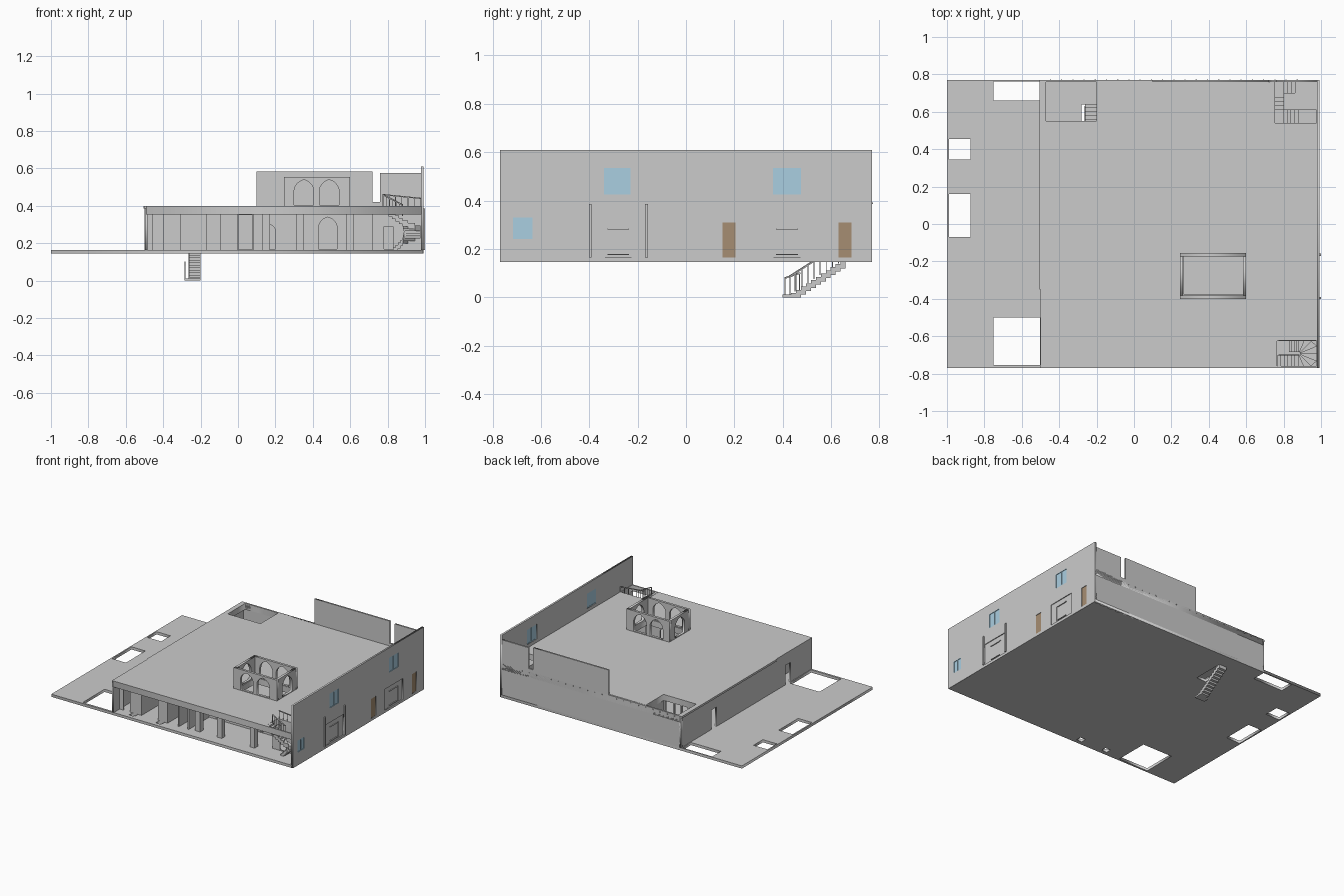
import bpy, bmesh, math
from mathutils import Matrix, Vector

if "Cube" in bpy.data.objects:
    bpy.data.objects.remove(bpy.data.objects["Cube"])


def material(name, rgb):
    m = bpy.data.materials.new(name)
    m.diffuse_color = (*rgb, 1)
    m.use_nodes = True
    m.node_tree.nodes["Principled BSDF"].inputs["Base Color"].default_value = m.diffuse_color
    return m


glass = material("pale_glass", (0.40, 0.62, 0.75))
wood = material("brown_wood", (0.38, 0.27, 0.17))


def finish(name, bm, mat=None):
    bmesh.ops.remove_doubles(bm, verts=bm.verts, dist=1e-5)
    bmesh.ops.recalc_face_normals(bm, faces=bm.faces)
    me = bpy.data.meshes.new(name)
    bm.to_mesh(me)
    bm.free()
    ob = bpy.data.objects.new(name, me)
    bpy.context.collection.objects.link(ob)
    if mat:
        me.materials.append(mat)
    return ob


def boxes(name, spans, mat=None):
    """Several boxes in one object, each (x0, x1, y0, y1, z0, z1)."""
    bm = bmesh.new()
    for x0, x1, y0, y1, z0, z1 in spans:
        m = (Matrix.Translation(((x0 + x1) / 2, (y0 + y1) / 2, (z0 + z1) / 2))
             @ Matrix.Diagonal((x1 - x0, y1 - y0, z1 - z0, 1)))
        b = bmesh.ops.create_cube(bm, size=1, matrix=m)
    me = bpy.data.meshes.new(name)
    bm.to_mesh(me)
    bm.free()
    ob = bpy.data.objects.new(name, me)
    bpy.context.collection.objects.link(ob)
    if mat:
        me.materials.append(mat)
    return ob


def rect(u0, u1, v0, v1):
    return [(u0, v0), (u1, v0), (u1, v1), (u0, v1)]


def arch(u0, u1, v0, v1):
    """Pointed arch outline with curved shoulders."""
    c, h, n = (u0 + u1) / 2, (u1 - u0) / 2, 6
    s = v1 - h * 1.15
    left = [(c - h * math.cos(a) ** 1.0, s + (v1 - s) * (0.82 * math.sin(a) + 0.18 * (i / n) ** 2))
            for i in range(n + 1) for a in [math.pi / 2 * i / n]]
    right = [(2 * c - u, v) for u, v in reversed(left[:-1])]
    return [(u0, v0)] + left + right + [(u1, v0)]


def panel(name, axis, outline, w0, w1, holes=(), mat=None):
    """Flat plate with holes; axis is the direction of its thickness."""
    cu = bpy.data.curves.new(name, 'CURVE')
    cu.dimensions, cu.fill_mode, cu.extrude = '2D', 'BOTH', (w1 - w0) / 2
    for pts in [outline, *holes]:
        sp = cu.splines.new('POLY')
        sp.points.add(len(pts) - 1)
        for p, (u, v) in zip(sp.points, pts):
            p.co = (u, v, 0, 1)
        sp.use_cyclic_u = True
    tmp = bpy.data.objects.new("tmp", cu)
    bpy.context.collection.objects.link(tmp)
    dg = bpy.context.evaluated_depsgraph_get()
    me = bpy.data.meshes.new_from_object(tmp.evaluated_get(dg))
    bm = bmesh.new()
    bm.from_mesh(me)
    bpy.data.objects.remove(tmp)
    mid = (w0 + w1) / 2
    for v in bm.verts:
        u, t, w = v.co
        v.co = {'x': (w + mid, u, t), 'y': (u, w + mid, t), 'z': (u, t, w + mid)}[axis]
    return finish(name, bm, mat)


def prism(name, polys):
    """Stair wedges: each (xy points, z0, z1)."""
    bm = bmesh.new()
    for pts, z0, z1 in polys:
        lo = [bm.verts.new((x, y, z0)) for x, y in pts]
        hi = [bm.verts.new((x, y, z1)) for x, y in pts]
        bm.faces.new(lo)
        bm.faces.new(hi)
        for i in range(len(pts)):
            j = (i + 1) % len(pts)
            bm.faces.new((lo[i], lo[j], hi[j], hi[i]))
    bmesh.ops.recalc_face_normals(bm, faces=bm.faces)
    me = bpy.data.meshes.new(name)
    bm.to_mesh(me)
    bm.free()
    bpy.context.collection.objects.link(bpy.data.objects.new(name, me))


F, C, T = 0.165, 0.355, 0.40     # floor, ceiling and roof heights

# Ground slab with planting holes, shafts and the basement stair opening
panel("ground_slab", 'z', rect(-1, 0.99, -0.77, 0.77), 0.145, F, [
    rect(-0.75, -0.503, 0.66, 0.762), rect(-0.99, -0.875, 0.345, 0.455),
    rect(-0.99, -0.875, -0.07, 0.16), rect(-0.75, -0.503, -0.755, -0.5),
    rect(-0.16, -0.115, -0.74, -0.70), rect(-0.38, -0.335, -0.74, -0.70),
    rect(-0.28, -0.2, 0.42, 0.64)])

# Roof slab with stair and courtyard openings
panel("roof_slab", 'z', rect(-0.49, 0.98, -0.77, 0.77), C, T, [
    rect(-0.47, -0.2, 0.55, 0.758), rect(0.765, 0.975, -0.76, -0.625),
    rect(0.755, 0.975, 0.54, 0.758), rect(0.268, 0.582, -0.377, -0.175)])
boxes("roof_edge_trim", [(-0.505, -0.49, -0.35, 0.77, 0.385, T),
                         (-0.50, -0.49, -0.77, -0.35, 0.385, T)])

# Right street wall with windows, doors and entrance recesses
windows = [(-0.34, -0.23, 0.425, 0.535), (0.36, 0.475, 0.425, 0.535), (-0.715, -0.635, 0.24, 0.33)]
doors = [(0.15, 0.205, F, 0.31), (0.63, 0.685, F, 0.31)]
gates = [(-0.39, -0.17, F, 0.32), (0.31, 0.525, F, 0.32)]
panel("right_wall", 'x', rect(-0.77, 0.77, 0.145, 0.61), 0.978, 0.992,
      [rect(*r) for r in windows + doors + gates])
for y0, y1, z0, z1 in windows:
    m = (y0 + y1) / 2
    panel("window_glass", 'x', rect(y0, y1, z0, z1), 0.983, 0.988, mat=glass)
    boxes("window_frame", [(0.981, 0.992, a, a + 0.004, z0, z1) for a in (y0, m - 0.002, y1 - 0.004)]
          + [(0.981, 0.992, y0, y1, a, a + 0.004) for a in (z0, z1 - 0.004)], glass)
for r in doors:
    panel("wooden_door", 'x', rect(*r), 0.982, 0.988, mat=wood)
for y0, y1, z0, z1 in gates:
    m = (y0 + y1) / 2
    boxes("gate_leaves", [(0.98, 0.986, y0, m - 0.055, z0, z1), (0.98, 0.986, m + 0.055, y1, z0, z1),
                          (0.98, 0.986, m - 0.055, m + 0.055, z1 - 0.035, z1),
                          (0.979, 0.983, m - 0.055, m + 0.055, z0, z1 - 0.035),
                          (0.983, 0.99, m - 0.045, m + 0.045, 0.28, 0.284),
                          (0.983, 0.99, m - 0.045, m + 0.045, 0.175, 0.179)])
boxes("gate_posts", [(0.985, 1.0, y, y + 0.012, F, 0.385) for y in (-0.402, -0.17)])

# Back wall with raised parapet, plus a row of small drain spouts
panel("back_wall", 'y', [(-0.5, 0.145), (0.98, 0.145), (0.98, 0.575), (0.76, 0.575), (0.76, 0.42),
      (0.72, 0.42), (0.72, 0.585), (0.1, 0.585), (0.1, T), (-0.5, T)], 0.758, 0.77)
boxes("drain_spouts", [(x, x + 0.006, 0.765, 0.773, 0.385, 0.391)
                       for x in [-0.45 + 0.06 * i for i in range(23)]])

# Left wall with two doorways
panel("left_wall", 'x', rect(-0.77, 0.77, 0.16, C + 0.03), -0.498, -0.485,
      [rect(0.35, 0.41, F, 0.31), rect(-0.52, -0.46, F, 0.31)])

# Courtyard lantern: four arched walls above the roof
for y in (-0.4, -0.173):
    panel("lantern_long_wall", 'y', rect(0.245, 0.6, 0.39, 0.555), y, y + 0.018,
          [arch(0.3, 0.405, 0.405, 0.54), arch(0.435, 0.54, 0.405, 0.54)])
for x in (0.245, 0.582):
    panel("lantern_short_wall", 'x', rect(-0.382, -0.173, 0.39, 0.555), x, x + 0.018,
          [arch(-0.335, -0.22, 0.405, 0.54)])

# Interior: arched cross wall, front partitions, shafts and columns
panel("arched_inner_wall", 'y', rect(-0.485, 0.978, F - 0.005, C), -0.46, -0.448,
      [arch(0.43, 0.53, 0.17, 0.34), rect(0.0, 0.075, 0.17, 0.35), arch(0.14, 0.2, 0.17, 0.30)])
boxes("front_partitions", [(x, x + 0.01, -0.70, -0.46, F, C)
                           for x in (-0.40, -0.315, -0.17, -0.10, -0.005, 0.075)])
boxes("front_shaft_walls", [(x, x + w, -0.70, -0.69, F, C)
                            for x, w in ((-0.40, 0.095), (-0.17, 0.08), (-0.485, 0.03))])
boxes("front_columns", [(x - 0.02, x + 0.02, -0.69, -0.65, F, C) for x in (0.15, 0.33, 0.60)])
boxes("courtyard_posts", [(x, x + 0.018, y, y + 0.018, F, C)
                          for x in (0.25, 0.582) for y in (-0.4, -0.173)])
boxes("back_room_posts", [(x, x + 0.012, 0.535, 0.55, F, C)
                          for x in (-0.47, -0.41, -0.35, -0.29, -0.212)]
      + [(-0.2, -0.19, 0.535, 0.758, F, C)])
panel("stair_back_wall", 'y', rect(0.72, 0.978, F - 0.005, C), -0.622, -0.614,
      [rect(0.78, 0.83, 0.17, 0.29)])

# Front stair: lower flight, half-round winders, upper flight to the roof
n, rise = 18, (T - F) / 18
steps, cx, cy = [], 0.88, -0.692
for i in range(n):
    z = F + rise * (i + 1)
    zb = z - rise - 0.018 if i > 1 else F
    if i < 4:
        x = 0.83 + 0.0125 * i
        pts = rect(x, x + 0.0125, -0.685, -0.625)
    elif i < 12:
        a, b = [math.pi / 2 - math.pi * k / 8 for k in (i - 4, i - 3)]
        edge = []
        for t in (a, b):
            q = 1 / max(abs(math.cos(t)) / 0.097, abs(math.sin(t)) / 0.067)
            edge.append((cx + q * math.cos(t), cy + q * math.sin(t)))
        pts = [(cx + 0.008 * math.cos(a), cy + 0.008 * math.sin(a)), edge[0], edge[1],
               (cx + 0.008 * math.cos(b), cy + 0.008 * math.sin(b))]
    else:
        x = 0.88 - 0.019 * (i - 12)
        pts = rect(x - 0.019, x, -0.759, -0.70)
    steps.append((pts, zb, z))
prism("front_stair", steps)


def rail(name, a, b, posts, h=0.06):
    """Slanted handrail on thin posts."""
    a, b = Vector(a), Vector(b)
    r = 0.003
    bm = bmesh.new()
    ends = [(p, h) for p in (a, b)]
    vs = [[bm.verts.new(p + Vector((dx, dy, h + dz))) for dx, dy, dz in
           ((-r, -r, -r), (r, r, -r), (r, r, r), (-r, -r, r))] for p, _ in ends]
    bm.faces.new(vs[0])
    bm.faces.new(vs[1])
    for i in range(4):
        j = (i + 1) % 4
        bm.faces.new((vs[0][i], vs[0][j], vs[1][j], vs[1][i]))
    finish(name, bm)
    pts = [a.lerp(b, k / (posts - 1)) for k in range(posts)]
    boxes(name + "_posts", [(p.x - .002, p.x + .002, p.y - .002, p.y + .002, p.z, p.z + h) for p in pts])


rail("front_stair_rail", (0.88, -0.7, 0.345), (0.775, -0.7, 0.40), 7)
rail("front_roof_rail", (0.975, -0.622, 0.38), (0.775, -0.622, 0.40), 7)

# Back stair: three flights wrapped around a square core
spans = [(0.80, 0.88, 0.61, 0.70, F, T)]
z, d = F, (T - F) / 13
for i in range(4):
    x = 0.88 - 0.02 * i
    spans.append((x - 0.02, x, 0.54, 0.61, max(F, z - 0.02), z + d))
    z += d
spans.append((0.755, 0.80, 0.54, 0.61, z - 0.02, z + d))
for i in range(4):
    z += d
    y = 0.61 + 0.0225 * i
    spans.append((0.755, 0.80, y, y + 0.0225, z - 0.02, z + d))
spans.append((0.755, 0.80, 0.70, 0.758, z - 0.02, z + d))
for i in range(4):
    z += d
    spans.append((0.80 + 0.02 * i, 0.82 + 0.02 * i, 0.70, 0.758, z - 0.02, min(T, z + d)))
spans.append((0.88, 0.978, 0.61, 0.758, T - 0.02, T))
boxes("back_stair", spans)

# Basement stair descending below the slab, with a wider lowest tread
spans = []
for i in range(11):
    y, z = 0.66 - 0.0205 * i, 0.152 - 0.0135 * i
    spans.append((-0.262, -0.2, y - 0.0205, y, max(0, z - 0.032), z))
spans.append((-0.285, -0.2, 0.40, 0.44, 0, 0.012))
boxes("basement_stair", spans)
rail("basement_rail", (-0.262, 0.43, 0.012), (-0.262, 0.63, 0.14), 9, 0.075)
rail("basement_lower_rail", (-0.283, 0.41, 0.01), (-0.283, 0.47, 0.03), 4, 0.07)
